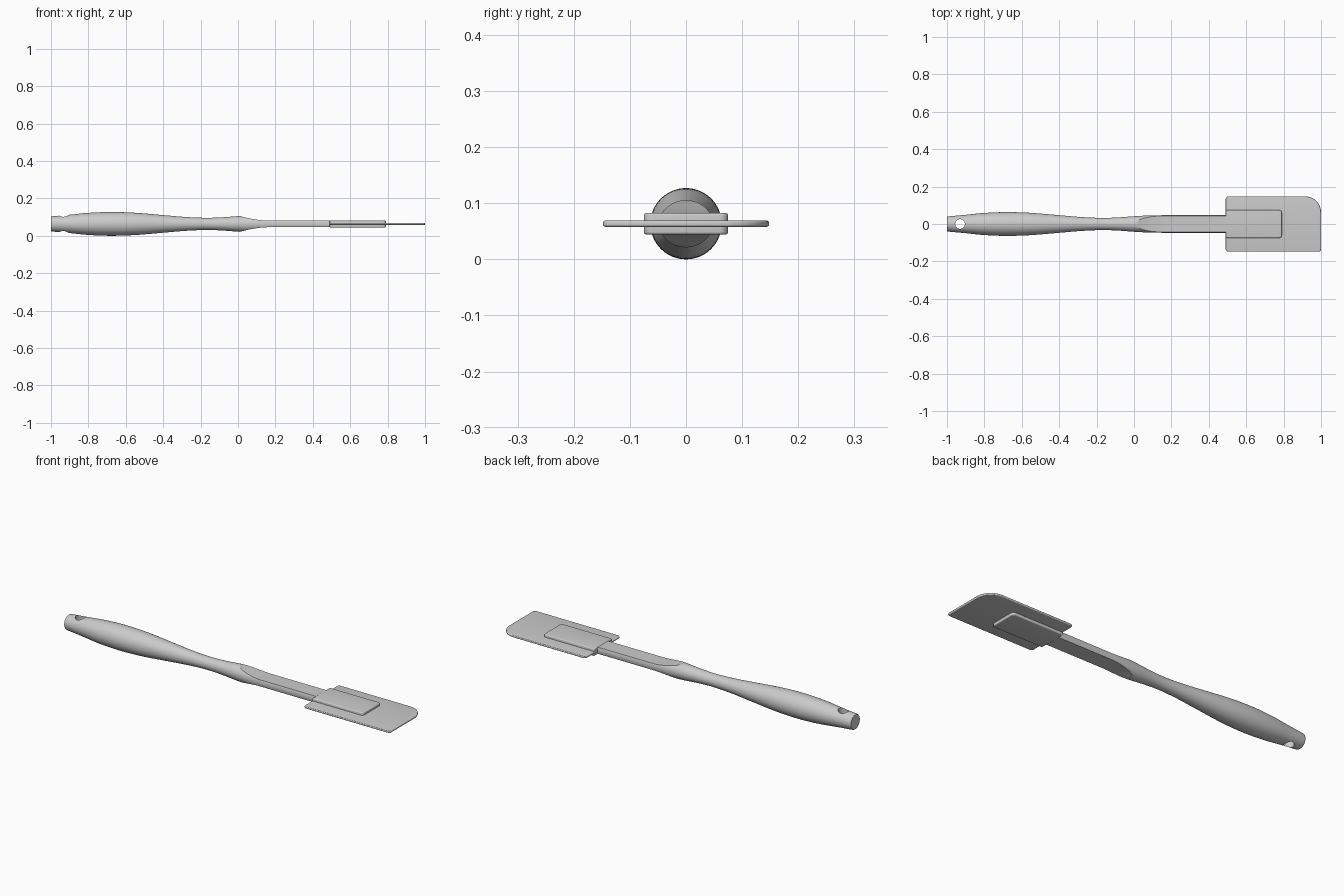
import bpy, bmesh, math
from mathutils import Vector

cube = bpy.data.objects.get("Cube")
if cube:
    bpy.data.objects.remove(cube)

MID = 0.0635  # height of the centre line

grey = bpy.data.materials.new("light grey")
grey.use_nodes = True
grey.diffuse_color = (0.6, 0.6, 0.6, 1)
grey.node_tree.nodes["Principled BSDF"].inputs["Base Color"].default_value = (0.6, 0.6, 0.6, 1)


def make_object(name, bm):
    bmesh.ops.recalc_face_normals(bm, faces=bm.faces)
    mesh = bpy.data.meshes.new(name)
    bm.to_mesh(mesh)
    bm.free()
    mesh.materials.append(grey)
    obj = bpy.data.objects.new(name, mesh)
    bpy.context.collection.objects.link(obj)
    return obj


def select(obj):
    bpy.ops.object.select_all(action='DESELECT')
    obj.select_set(True)
    bpy.context.view_layer.objects.active = obj


def smooth(obj):
    select(obj)
    bpy.ops.object.shade_smooth_by_angle(angle=math.radians(35))


def apply_modifiers(obj):
    select(obj)
    for mod in list(obj.modifiers):
        bpy.ops.object.modifier_apply(modifier=mod.name)


def cut(obj, cutter, operation):
    cutter.hide_render = True
    mod = obj.modifiers.new("cut", 'BOOLEAN')
    mod.operation, mod.object, mod.solver = operation, cutter, 'EXACT'
    apply_modifiers(obj)
    bpy.data.objects.remove(cutter)


def prism(name, points, offset):
    """Extrude a closed outline along an offset."""
    bm = bmesh.new()
    face = bm.faces.new([bm.verts.new(p) for p in points])
    result = bmesh.ops.extrude_face_region(bm, geom=[face])
    verts = [v for v in result["geom"] if isinstance(v, bmesh.types.BMVert)]
    bmesh.ops.translate(bm, verts=verts, vec=offset)
    return make_object(name, bm)


def spline(points, steps):
    """Smooth curve through the points."""
    pts = [Vector(p) for p in points]
    pts = [2 * pts[0] - pts[1]] + pts + [2 * pts[-1] - pts[-2]]
    curve = []
    for a, b, c, d in zip(pts, pts[1:], pts[2:], pts[3:]):
        for i in range(steps):
            t = i / steps
            curve.append(0.5 * (2 * b + (c - a) * t + (2 * a - 5 * b + 4 * c - d) * t ** 2
                                + (3 * b - a - 3 * c + d) * t ** 3))
    return curve + [pts[-2]]


def lathe(name, profile, sides):
    """Revolve (x, radius) pairs about the long axis."""
    bm = bmesh.new()
    rings = []
    for x, r in profile:
        angles = [math.tau * i / sides for i in range(sides)]
        rings.append([bm.verts.new((x, r * math.cos(a), MID + r * math.sin(a))) for a in angles])
    for low, high in zip(rings, rings[1:]):
        for i in range(sides):
            j = (i + 1) % sides
            bm.faces.new((low[i], low[j], high[j], high[i]))
    bm.faces.new(rings[0])
    bm.faces.new(rings[-1])
    return make_object(name, bm)


def rounded_plate(name, x0, x1, half_width, half_height, radii, edge):
    """Flat plate with its own radius at each corner and softened rims."""
    corners = [(x0, -1, 180), (x1, -1, 270), (x1, 1, 0), (x0, 1, 90)]
    outline = []
    for (x, side, start), r in zip(corners, radii):
        cx = x + (r if x == x0 else -r)
        cy = side * (half_width - r)
        for i in range(9):
            a = math.radians(start + 90 * i / 8)
            outline.append((cx + r * math.cos(a), cy + r * math.sin(a), MID - half_height))
    obj = prism(name, outline, (0, 0, 2 * half_height))
    bevel = obj.modifiers.new("soft rim", 'BEVEL')
    bevel.width, bevel.segments, bevel.angle_limit = edge, 4, math.radians(40)
    apply_modifiers(obj)
    smooth(obj)
    return obj


# Turned handle running into the neck
handle_profile = [(-1, 0.038), (-0.997, 0.04)] + [tuple(p) for p in spline(
    [(-0.99, 0.041), (-0.9, 0.049), (-0.8, 0.059), (-0.68, 0.0635), (-0.55, 0.0595),
     (-0.4, 0.047), (-0.28, 0.037), (-0.17, 0.0325), (-0.08, 0.0355), (0.0, 0.0415),
     (0.08, 0.0455), (0.16, 0.047)], 6)] + [(0.6, 0.047)]
handle = lathe("handle", handle_profile, 64)

# Flats scooped out of the top and bottom of the neck
scoop = [(-0.02, 0.052), (0.02, 0.0395), (0.06, 0.030), (0.1, 0.023), (0.14, 0.0185), (0.18, 0.0175)]
upper = [(-1.1, 0.2), (-0.02, 0.2)] + [tuple(p) for p in spline(scoop, 5)] + [(0.7, 0.0175)]
ring = upper + [(x, -z) for x, z in reversed(upper)]
flats = prism("neck_flats", [(x, -0.2, MID + z) for x, z in ring], (0, 0.4, 0))
cut(handle, flats, 'INTERSECT')

# Hanging hole through the end of the handle
circle = [math.tau * i / 40 for i in range(40)]
hole = prism("hanging_hole", [(-0.93 + 0.026 * math.cos(a), 0.026 * math.sin(a), -0.1)
                              for a in circle], (0, 0, 0.4))
cut(handle, hole, 'DIFFERENCE')
smooth(handle)

# Flexible blade with one large rounded corner, and its raised sleeve
rounded_plate("blade", 0.49, 1.0, 0.148, 0.0055, (0.015, 0.012, 0.085, 0.015), 0.004)
rounded_plate("blade_sleeve", 0.49, 0.79, 0.075, 0.0195, (0.006, 0.015, 0.015, 0.006), 0.005)
